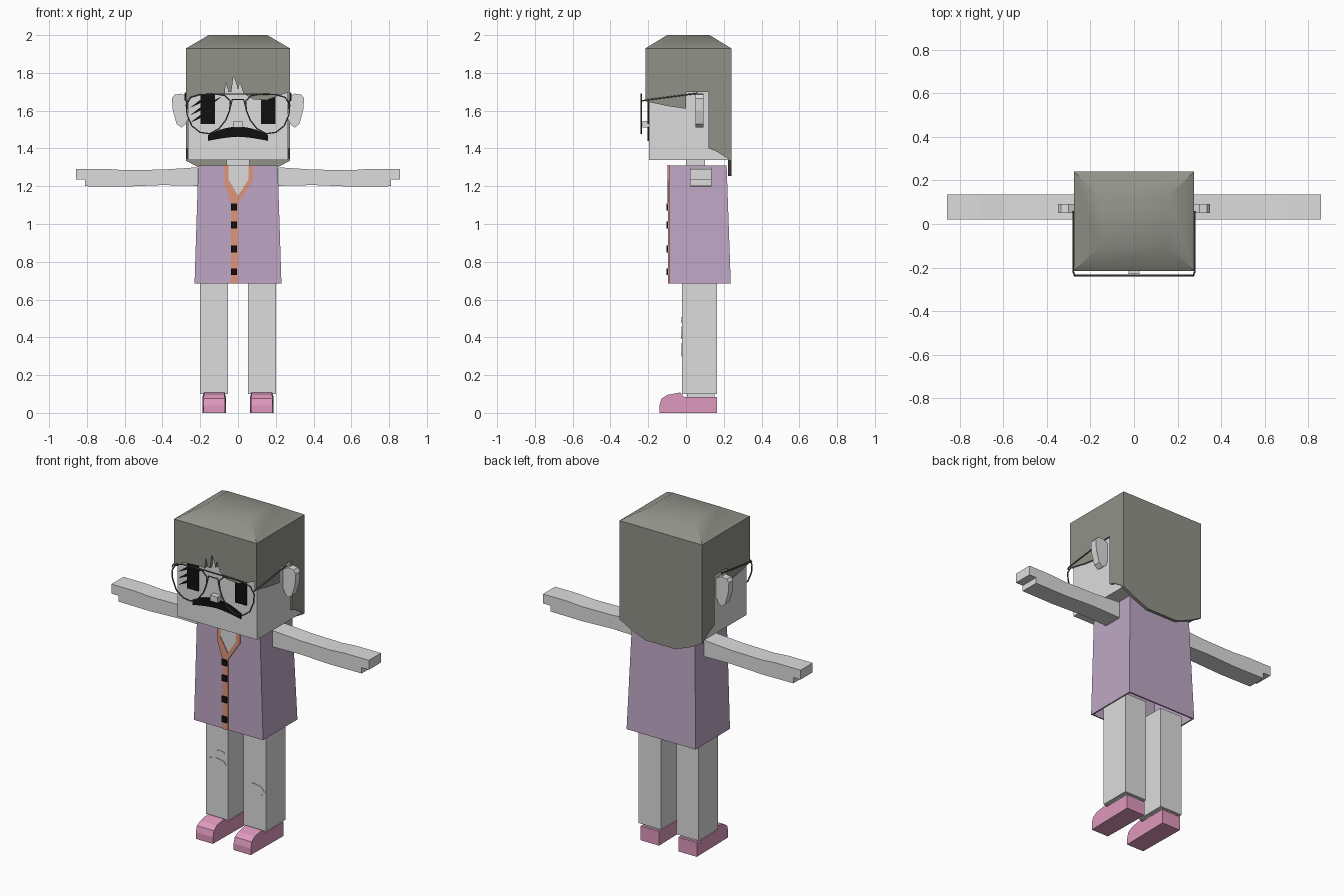
import bpy, bmesh, math
from mathutils import Vector

cube = bpy.data.objects.get("Cube")
if cube:
    bpy.data.objects.remove(cube, do_unlink=True)


def material(name, rgb):
    m = bpy.data.materials.new(name)
    m.use_nodes = True
    m.diffuse_color = (*rgb, 1)
    m.node_tree.nodes["Principled BSDF"].inputs["Base Color"].default_value = (*rgb, 1)
    return m


SKIN = material("pale_grey", (0.72, 0.72, 0.72))
HAIR = material("olive_grey", (0.28, 0.29, 0.25))
PURPLE = material("dusty_purple", (0.52, 0.39, 0.56))
PINK = material("pink", (0.74, 0.32, 0.51))
ORANGE = material("coral", (0.74, 0.30, 0.20))
BLACK = material("black", (0.005, 0.005, 0.005))
FRAME = material("dark_frame", (0.10, 0.10, 0.10))


def finish(name, bm, mat):
    bmesh.ops.recalc_face_normals(bm, faces=bm.faces)
    me = bpy.data.meshes.new(name)
    bm.to_mesh(me)
    bm.free()
    me.materials.append(mat)
    ob = bpy.data.objects.new(name, me)
    bpy.context.collection.objects.link(ob)
    return ob


def prism(name, pts, axis, lo, hi, mat):
    """Extrude a flat outline along x (points y, z) or y (points x, z)."""
    bm = bmesh.new()
    place = (lambda a, b, d: (d, a, b)) if axis == "x" else (lambda a, b, d: (a, d, b))
    face = bm.faces.new([bm.verts.new(place(a, b, lo)) for a, b in pts])
    ext = bmesh.ops.extrude_face_region(bm, geom=[face])
    moved = [v for v in ext["geom"] if isinstance(v, bmesh.types.BMVert)]
    bmesh.ops.translate(bm, verts=moved, vec=place(0, 0, hi - lo))
    return finish(name, bm, mat)


def frustum(name, low, z0, high, z1, mat):
    """Box with separate bottom and top rectangles (x0, x1, y0, y1)."""
    bm = bmesh.new()
    rings = []
    for (x0, x1, y0, y1), z in ((low, z0), (high, z1)):
        rings.append([bm.verts.new((x, y, z)) for x, y in ((x0, y0), (x1, y0), (x1, y1), (x0, y1))])
    for ring in rings:
        bm.faces.new(ring)
    for i in range(4):
        j = (i + 1) % 4
        bm.faces.new((rings[0][i], rings[0][j], rings[1][j], rings[1][i]))
    return finish(name, bm, mat)


def box(name, x0, x1, y0, y1, z0, z1, mat):
    return frustum(name, (x0, x1, y0, y1), z0, (x0, x1, y0, y1), z1, mat)


def wire(name, paths, radius, mat):
    """Thin tubes; each path is (points, closed)."""
    cu = bpy.data.curves.new(name, "CURVE")
    cu.dimensions = "3D"
    cu.bevel_depth = radius
    cu.bevel_resolution = 1
    for pts, closed in paths:
        sp = cu.splines.new("POLY")
        sp.points.add(len(pts) - 1)
        for p, co in zip(sp.points, pts):
            p.co = (*co, 1)
        sp.use_cyclic_u = closed
    cu.materials.append(mat)
    ob = bpy.data.objects.new(name, cu)
    bpy.context.collection.objects.link(ob)
    bpy.ops.object.select_all(action="DESELECT")
    ob.select_set(True)
    bpy.context.view_layer.objects.active = ob
    bpy.ops.object.convert(target="MESH")


def mirrored(pts, s):
    return [(s * a, b) for a, b in pts]


# Head and neck
box("head", -.265, .265, -.197, .225, 1.34, 1.92, SKIN)
box("neck", -.06, .06, 0, .1, 1.25, 1.35, SKIN)
box("nose", -.025, .025, -.23, -.19, 1.51, 1.545, SKIN)

# Hair: top cap, fringe, sides and back
cap = frustum("hair_top", (-.275, .275, -.215, .24), 1.93, (-.155, .155, -.1, .125), 2, HAIR)
bpy.context.view_layer.objects.active = cap
cap.select_set(True)
bpy.ops.object.shade_smooth_by_angle(angle=math.radians(40))
fringe = [(-.275, 1.93), (-.275, 1.66), (-.2, 1.685), (-.13, 1.69), (-.07, 1.69), (-.065, 1.75),
          (-.05, 1.70), (-.035, 1.70), (-.025, 1.78), (-.01, 1.75), (0, 1.71), (.01, 1.75),
          (.03, 1.69), (.08, 1.66), (.15, 1.655), (.275, 1.70), (.275, 1.93)]
prism("hair_fringe", fringe, "y", -.215, -.195, HAIR)
side = [(-.215, 1.93), (-.215, 1.65), (-.1, 1.625), (0, 1.61), (0, 1.70), (.12, 1.70),
        (.12, 1.40), (.16, 1.385), (.24, 1.335), (.24, 1.93)]
for s, label in ((1, "left"), (-1, "right")):
    prism(label + "_hair_side", side, "x", s * .262, s * .275, HAIR)
back = [(.275, 1.93), (.275, 1.335), (.2, 1.295), (.1, 1.255)]
prism("hair_back", back + mirrored(back[::-1], -1), "y", .222, .24, HAIR)

# Ears and eyes
ear = [(.262, 1.67), (.30, 1.69), (.335, 1.685), (.35, 1.665), (.345, 1.60), (.325, 1.53),
       (.30, 1.51), (.28, 1.525), (.262, 1.56)]
for s, label in ((1, "left"), (-1, "right")):
    prism(label + "_ear", mirrored(ear, s), "y", .05, .092, SKIN)
    box(label + "_eye", s * .16 - .038, s * .16 + .038, -.204, -.196, 1.53, 1.69, BLACK)

# Lashes on one eye
for i, (x, z) in enumerate(((-.19, 1.665), (-.19, 1.625), (-.19, 1.585))):
    prism("lash_%d" % (i + 1), [(x, z), (x - .065, z - .05), (x - .02, z - .03), (x, z - .02)],
          "y", -.204, -.196, BLACK)
prism("inner_lash", [(-.13, 1.64), (-.085, 1.675), (-.13, 1.655)], "y", -.204, -.196, BLACK)

# Moustache: arched band with drooping ends
N = 10
xs = [-.16 + .32 * i / N for i in range(N + 1)]
upper = [(x, 1.515 - .045 * (abs(x) / .16) ** 2) for x in xs]
lower = [(x, 1.462 - .022 * (abs(x) / .16) ** 1.5) for x in reversed(xs)]
prism("moustache", upper + lower, "y", -.205, -.196, BLACK)

# Glasses
lens = [(.045, 1.60), (.04, 1.65), (.07, 1.68), (.12, 1.688), (.20, 1.685), (.25, 1.67),
        (.274, 1.63), (.27, 1.58), (.245, 1.52), (.20, 1.485), (.15, 1.478), (.10, 1.505), (.065, 1.55)]
paths = [([(-.12, -.237, 1.688), (.12, -.237, 1.688)], False),
         ([(-.045, -.237, 1.60), (-.03, -.237, 1.66), (.03, -.237, 1.66), (.045, -.237, 1.60)], False)]
for s in (1, -1):
    paths.append(([(x, -.237, z) for x, z in mirrored(lens, s)], True))
    paths.append(([(s * .272, -.237, 1.65), (s * .279, -.22, 1.655), (s * .279, .06, 1.692)], False))
wire("glasses", paths, .004, FRAME)

# Tunic, hollow below
tunic = frustum("tunic", (-.23, .23, -.09, .237), .685, (-.21, .21, -.09, .215), 1.31, PURPLE)
bm = bmesh.new()
bm.from_mesh(tunic.data)
bm.faces.ensure_lookup_table()
bmesh.ops.delete(bm, geom=[min(bm.faces, key=lambda f: f.calc_center_median().z)], context="FACES")
bm.to_mesh(tunic.data)
bm.free()
shell = tunic.modifiers.new("thickness", "SOLIDIFY")
shell.thickness = .012

# Neckline, trim and buttons
prism("neckline_skin", [(-.055, 1.311), (-.055, 1.23), (0, 1.14), (.06, 1.23), (.06, 1.311)],
      "y", -.093, -.085, SKIN)
prism("right_collar", [(-.075, 1.312), (-.05, 1.312), (-.05, 1.235), (0, 1.15), (0, 1.10), (-.035, 1.10),
                       (-.07, 1.21)], "y", -.097, -.088, ORANGE)
prism("left_collar", [(.08, 1.312), (.055, 1.312), (.055, 1.235), (0, 1.15), (0, 1.11), (.08, 1.23)],
      "y", -.097, -.088, ORANGE)
box("front_trim", -.036, 0, -.096, -.088, .685, 1.12, ORANGE)
for i, z in enumerate((1.09, .995, .867, .747)):
    box("button_%d" % (i + 1), -.036, -.004, -.104, -.095, z - .018, z + .018, BLACK)

# Limbs and shoes
arm = [(.215, 1.30), (.40, 1.288), (.60, 1.285), (.70, 1.292), (.858, 1.292), (.858, 1.235), (.81, 1.235),
       (.81, 1.20), (.60, 1.198), (.40, 1.206), (.215, 1.202)]
shoe = [(-.14, 0), (-.14, .04), (-.13, .075), (-.10, .095), (-.03, .108), (-.01, .085), (.165, .085), (.165, 0)]
for s, label in ((1, "left"), (-1, "right")):
    prism(label + "_arm", mirrored(arm, s), "y", .02, .135, SKIN)
    c = s * .126
    box(label + "_leg", c - .074, c + .074, -.02, .165, .10, .72, SKIN)
    box(label + "_ankle", c - .05, c + .05, .005, .15, .07, .105, SKIN)
    ob = prism(label + "_shoe", shoe, "x", c - .062, c + .062, PINK)
    for v in ob.data.vertices:
        taper = .88 if v.co.z > .09 else .92 if v.co.y < -.12 else 1
        v.co.x = c + (v.co.x - c) * taper

# Knee patches
for name, x, z, w, h in (("right_knee_patch", -.128, .425, .068, .033),
                         ("right_small_patch", -.105, .492, .035, .016),
                         ("left_knee_patch", .123, .335, .068, .036)):
    pts = [(x + w * math.cos(a), z + h * math.sin(a)) for a in (math.tau * k / 8 for k in range(8))]
    prism(name, pts, "y", -.023, -.018, SKIN)
